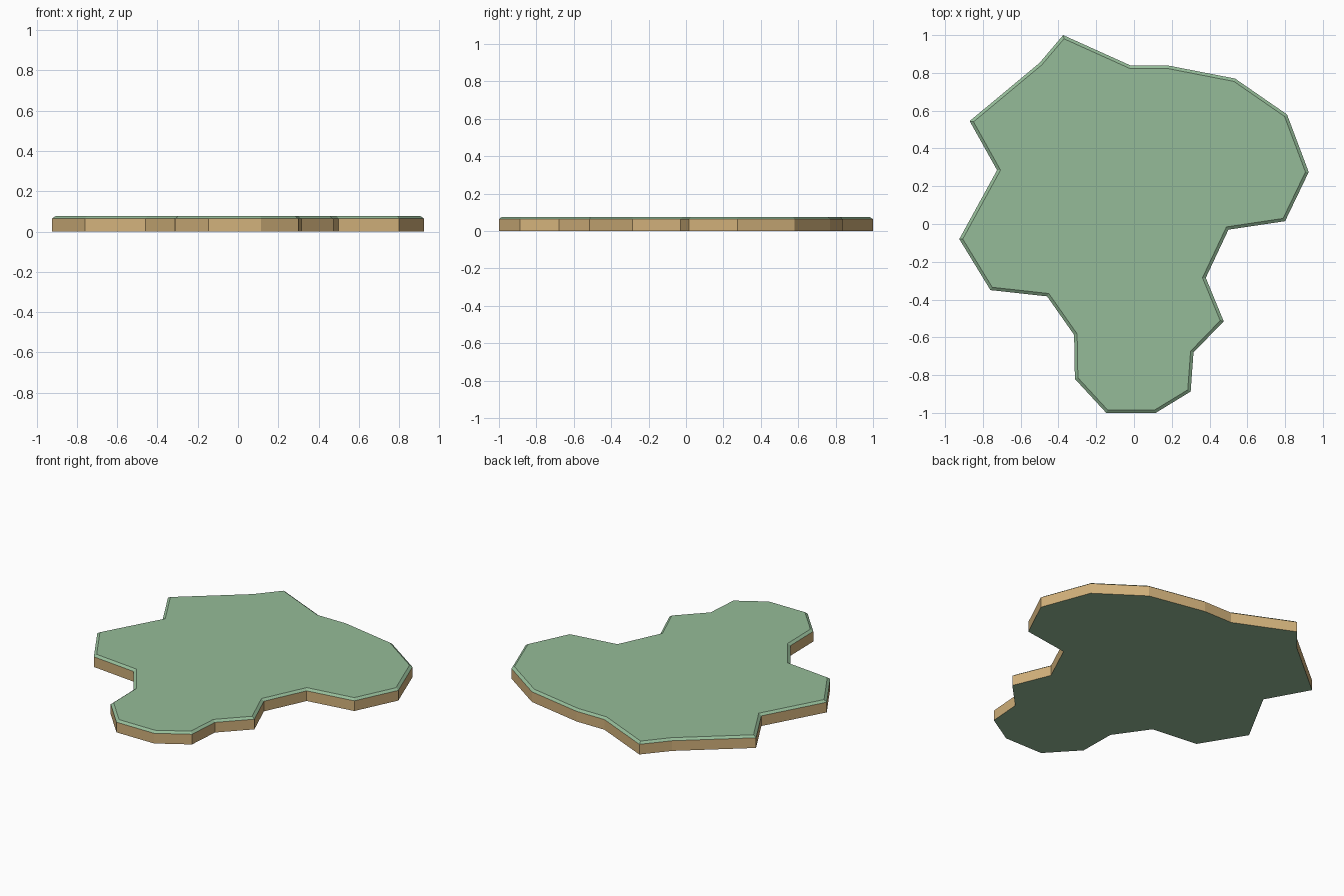
import bpy, bmesh

if "Cube" in bpy.data.objects:
    bpy.data.objects.remove(bpy.data.objects["Cube"])

SIDE_H, TOP_H, INSET = 0.064, 0.076, 0.016

# Outline of the tile, clockwise from the top point
OUTLINE = [
    (-0.375, 1.0), (-0.02, 0.84), (0.175, 0.84), (0.535, 0.77), (0.81, 0.58),
    (0.925, 0.275), (0.80, 0.015), (0.50, -0.03), (0.38, -0.285), (0.475, -0.515),
    (0.315, -0.68), (0.30, -0.887), (0.115, -1.0), (-0.147, -1.0), (-0.313, -0.82),
    (-0.317, -0.587), (-0.46, -0.383), (-0.76, -0.35), (-0.925, -0.08),
    (-0.725, 0.285), (-0.87, 0.545), (-0.50, 0.853),
]


def material(name, rgb):
    m = bpy.data.materials.new(name)
    m.diffuse_color = (*rgb, 1)
    m.use_nodes = True
    m.node_tree.nodes["Principled BSDF"].inputs["Base Color"].default_value = m.diffuse_color
    return m


# Extrude the outline into a slab
bm = bmesh.new()
base = bm.faces.new([bm.verts.new((x, y, 0)) for x, y in OUTLINE])
ext = bmesh.ops.extrude_face_region(bm, geom=[base], use_keep_orig=True)
top = next(g for g in ext["geom"] if isinstance(g, bmesh.types.BMFace))
for v in top.verts:
    v.co.z = SIDE_H
bmesh.ops.recalc_face_normals(bm, faces=bm.faces)

# Chamfered rim around the top
bmesh.ops.inset_region(bm, faces=[top], thickness=INSET, use_even_offset=True)
for v in top.verts:
    v.co.z = TOP_H
bm.normal_update()

# Sandy walls, green everywhere else
for f in bm.faces:
    f.material_index = 1 if abs(f.normal.z) < 0.1 else 0

mesh = bpy.data.meshes.new("land_tile")
bm.to_mesh(mesh)
bm.free()
mesh.materials.append(material("grass green", (0.30, 0.50, 0.315)))
mesh.materials.append(material("sandy tan", (0.65, 0.445, 0.20)))
bpy.context.collection.objects.link(bpy.data.objects.new("land_tile", mesh))
